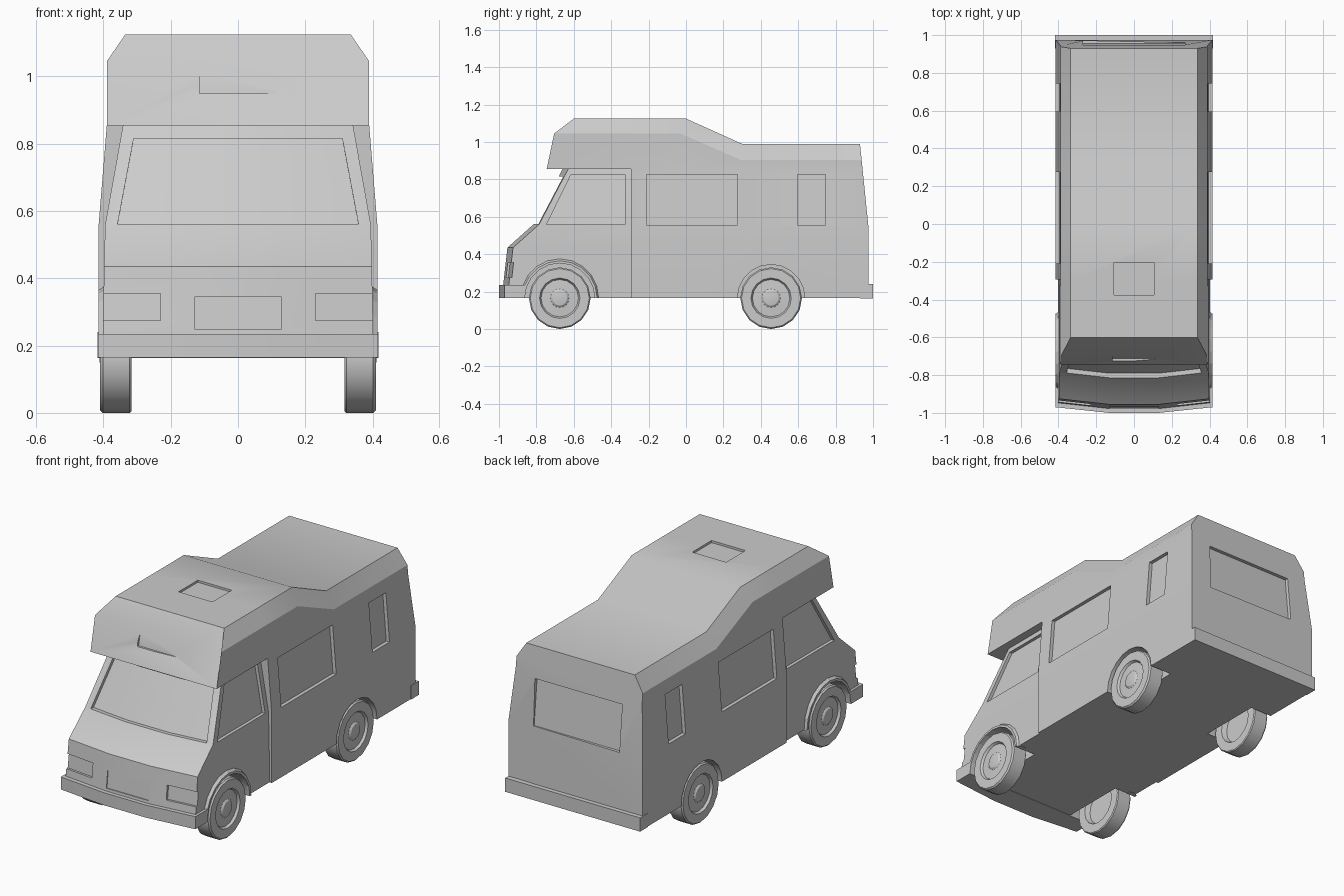
import bpy, bmesh, math
from mathutils import Vector, Matrix

if "Cube" in bpy.data.objects:
    bpy.data.objects.remove(bpy.data.objects["Cube"])

WHEEL_Z, FRONT_Y, REAR_Y = 0.165, -0.675, 0.455


def finish(bm, name, smooth=None):
    bmesh.ops.recalc_face_normals(bm, faces=bm.faces[:])
    mesh = bpy.data.meshes.new(name)
    bm.to_mesh(mesh)
    bm.free()
    ob = bpy.data.objects.new(name, mesh)
    bpy.context.collection.objects.link(ob)
    if smooth:
        smooth_edges(ob, smooth)
    return ob


def smooth_edges(ob, deg):
    bpy.ops.object.select_all(action='DESELECT')
    ob.select_set(True)
    bpy.context.view_layer.objects.active = ob
    bpy.ops.object.shade_smooth_by_angle(angle=math.radians(deg))


def boolean(ob, other, op):
    mod = ob.modifiers.new(op, 'BOOLEAN')
    mod.operation, mod.solver, mod.object = op, 'EXACT', other
    bpy.context.view_layer.objects.active = ob
    bpy.ops.object.modifier_apply(modifier=mod.name)
    bpy.data.objects.remove(other)


def stack(bm, rings):
    """Closed loft through rings with equal point counts."""
    vs = [[bm.verts.new(p) for p in r] for r in rings]
    n = len(vs[0])
    for a, b in zip(vs, vs[1:]):
        for i in range(n):
            bm.faces.new((a[i], a[(i + 1) % n], b[(i + 1) % n], b[i]))
    bm.faces.new(vs[0])
    bm.faces.new(vs[-1])


def recess(bm, low, high, direction):
    """Cutter whose floor runs between two point rows, pushed outwards."""
    d = Vector(direction) * 0.12
    rows = [[bm.verts.new(Vector(p) + k * d) for p in row]
            for k in (0, 1) for row in (low, high)]
    loop = [rows[0], rows[1], rows[3], rows[2]]
    for a, b in zip(loop, loop[1:] + loop[:1]):
        for i in range(len(low) - 1):
            bm.faces.new((a[i], a[i + 1], b[i + 1], b[i]))
    for i in (0, -1):
        bm.faces.new([r[i] for r in loop])


def lathe(bm, profile, side, y, n, sweep):
    """Revolve a (radius, x) profile about the wheel axle."""
    full = sweep > 6
    rings = []
    for k in range(n if full else n + 1):
        a = sweep * k / n
        rings.append([bm.verts.new((side * x, y + r * math.cos(a), WHEEL_Z + r * math.sin(a)))
                      for r, x in profile])
    m = len(profile)
    for k in range(n):
        a, b = rings[k], rings[(k + 1) % len(rings)]
        for i in range(m - 1 if full else m):
            j = (i + 1) % m
            bm.faces.new((a[i], a[j], b[j], b[i]))
    if full:
        for i in (0, -1):
            bm.faces.new([r[i] for r in rings])
    else:
        bm.faces.new(rings[0])
        bm.faces.new(rings[-1])


# Camper box with overcab: half sections of (x, y, z), bottom to roof
def section(y, zc, zt, yc=None):
    return [(.415, y, .165), (.415, y, .55), (.39, y, .855),
            (.39, y if yc is None else yc, zc), (.335, y, zt)]


sections = [
    [None, None, (.39, -.745, .855), (.39, -.705, 1.045), (.335, -.6, 1.125)],
    section(-.295, 1.045, 1.125),
    section(0, 1.045, 1.125, -.03),
    section(.3, .905, .99, .29),
    [(.415, .975, .165), (.415, .975, .55), (.39, .944, .855), (.39, .939, .905), (.335, .93, .99)],
]
bm = bmesh.new()
V = []
for s in sections:
    ring = s + [p and (-p[0], p[1], p[2]) for p in reversed(s)]
    V.append([bm.verts.new(p) if p else None for p in ring])
for k in range(4):
    lo = 2 if k == 0 else 0
    idx = list(range(lo, 10 - lo))
    for i, j in zip(idx, idx[1:] + idx[:1]):
        bm.faces.new((V[k][i], V[k][j], V[k + 1][j], V[k + 1][i]))
bm.faces.new(V[0][2:8])
bm.faces.new([V[1][i] for i in (0, 1, 2, 7, 8, 9)])
bm.faces.new(V[4])
body = finish(bm, "camper_body")


# Cab: plan outline with a bowed nose at each height
def plan(z, w, yf, yb):
    h = [(w, yb, z), (w, yf + .03, z), (.13, yf, z)]
    return h + [(-x, y, c) for x, y, c in reversed(h)]


bm = bmesh.new()
stack(bm, [plan(z, w, yf, -.2) for z, w, yf in
           ((.167, .403, -.985), (.435, .398, -.955), (.56, .395, -.815),
            (.855, .342, -.66), (.9, .334, -.636))])
boolean(body, finish(bm, "cab"), 'UNION')

# Bumpers
bm = bmesh.new()
stack(bm, [plan(z, .416, -1.0, -.86) for z in (.165, .235)])
boolean(body, finish(bm, "front_bumper"), 'UNION')
bm = bmesh.new()
stack(bm, [[(.417, .93, z), (.417, 1, z), (-.417, 1, z), (-.417, .93, z)] for z in (.163, .24)])
boolean(body, finish(bm, "rear_bumper"), 'UNION')


# Recesses for windows, vents, lamps and wheel wells
def nose(x, z, depth):
    if z < .5:
        y = -.985 + .03 * (z - .165) / .27
    else:
        y = -.815 + .155 * (z - .56) / .295
    w = .4 if z < .5 else .395 - .053 * (z - .56) / .295
    return (x, y + .03 * max(0, abs(x) - .13) / (w - .13) + depth, z)


bm = bmesh.new()
for s in (1, -1):
    def box_x(z): return s * (.395 - .025 * (z - .55) / .305)
    def cab_x(z): return s * (.377 - .053 * (z - .56) / .295)
    for y0, y1 in ((-.21, .275), (.595, .745)):
        recess(bm, *[[(box_x(z), y, z) for y in (y0, y1)] for z in (.555, .825)], (s, 0, 0))
    recess(bm, [(cab_x(.56), y, .56) for y in (-.745, -.325)],
           [(cab_x(.825), y, .825) for y in (-.615, -.325)], (s, 0, 0))
    recess(bm, *[[nose(s * x, z, .012) for x in (.23, .45)] for z in (.275, .355)], (0, -1, 0))
    for y, r in ((FRONT_Y, .187), (REAR_Y, .18)):
        bmesh.ops.create_cone(
            bm, cap_ends=True, segments=20, radius1=r, radius2=r, depth=.3,
            matrix=Matrix.Translation((s * .43, y, WHEEL_Z)) @ Matrix.Rotation(math.pi / 2, 4, 'Y'))
recess(bm, [nose(x, .56, .025) for x in (-.358, -.13, .13, .358)],
       [nose(x, .815, .025) for x in (-.31, -.13, .13, .31)], (0, -1, .05))
recess(bm, *[[nose(x, z, .005) for x in (-.13, .13)] for z in (.25, .345)], (0, -1, 0))
recess(bm, *[[(x, -.745 + .21 * (z - .855) + .012, z) for x in (-.115, .115)] for z in (.95, 1.028)], (0, -1, 0))
recess(bm, *[[(x, .975 - .102 * (z - .55) - .02, z) for x in (-.27, .27)] for z in (.555, .815)], (0, 1, 0))
recess(bm, *[[(x, y, 1.113) for x in (-.105, .105)] for y in (-.375, -.205)], (0, 0, 1))
boolean(body, finish(bm, "cutters"), 'DIFFERENCE')
smooth_edges(body, 26)

# Wheels and front arch flares
tyre = [(.045, .345), (.1, .345), (.11, .317), (.16, .317), (.165, .322), (.165, .402),
        (.158, .41), (.108, .41), (.1, .397), (.05, .4), (.04, .408), (.015, .411)]
flare = [(.187, .36), (.187, .415), (.2, .415), (.213, .395), (.213, .36)]
for s, side in ((1, "right"), (-1, "left")):
    for y, end in ((FRONT_Y, "front"), (REAR_Y, "rear")):
        bm = bmesh.new()
        lathe(bm, tyre, s, y, 16, 2 * math.pi)
        finish(bm, f"{end}_wheel_{side}", 30)
    bm = bmesh.new()
    lathe(bm, flare, s, FRONT_Y, 10, math.pi)
    finish(bm, f"front_arch_{side}")
